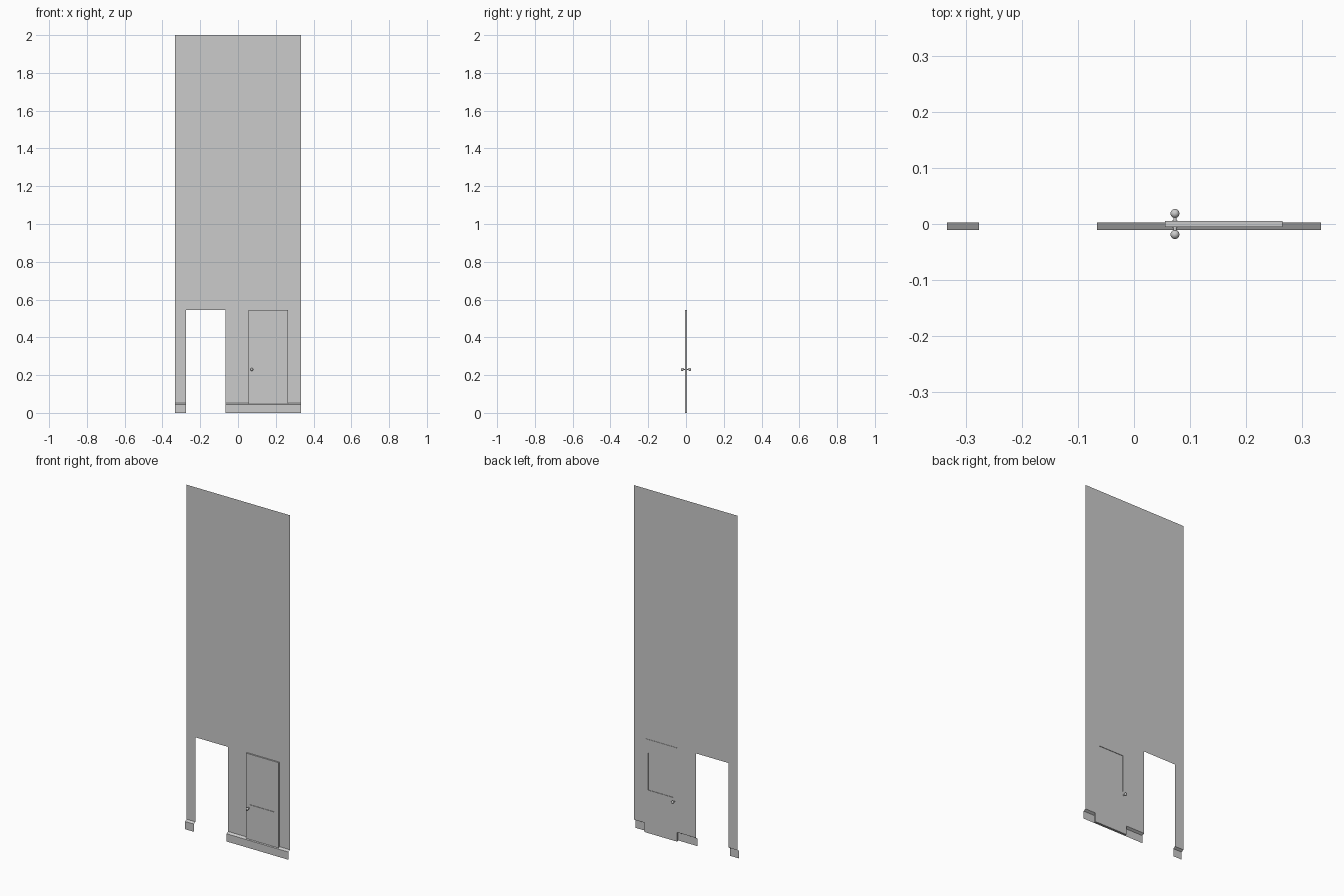
import bpy, bmesh, math

if "Cube" in bpy.data.objects:
    bpy.data.objects.remove(bpy.data.objects["Cube"])

W, H = 0.333, 2.0            # wall half width, height
OPEN = (-0.276, -0.066)      # empty doorway
DOOR = (0.055, 0.265)        # doorway holding the door
TOP = 0.545                  # doorway height


def finish(bm, name):
    mesh = bpy.data.meshes.new(name)
    bm.to_mesh(mesh)
    bm.free()
    obj = bpy.data.objects.new(name, mesh)
    bpy.context.collection.objects.link(obj)
    return obj


# Thin wall sheet with its skirting profile, swept along x, skipping doorways
def build_wall():
    xs = [-W, *OPEN, *DOOR, W]
    profile = [(-0.0107, 0), (-0.0107, 0.045), (0.003, 0.053), (0.003, TOP), (0.003, H)]
    bm = bmesh.new()
    grid = [[bm.verts.new((x, y, z)) for y, z in profile] for x in xs]
    for i in range(len(xs) - 1):
        for j in range(len(profile) - 1):
            if (i == 1 and j < 3) or (i == 3 and j == 2):
                continue
            bm.faces.new((grid[i][j], grid[i + 1][j], grid[i + 1][j + 1], grid[i][j + 1]))
    loose = [v for v in bm.verts if not v.link_faces]
    bmesh.ops.delete(bm, geom=loose, context='VERTS')
    return finish(bm, "wall_with_skirting")


# Door slab with a sunken panel on both sides
def build_door(half=0.005, depth=0.003):
    cx, cz = sum(DOOR) / 2, TOP / 2
    bm = bmesh.new()
    bmesh.ops.create_cube(bm, size=1)
    for v in bm.verts:
        v.co = (cx + v.co.x * (DOOR[1] - DOOR[0]), v.co.y * half * 2, cz + v.co.z * TOP)
    bm.normal_update()
    for face in [f for f in bm.faces if abs(f.normal.y) > 0.9]:
        bmesh.ops.inset_individual(bm, faces=[face], thickness=0.02)
        for v in face.verts:
            v.co.x = 0.08 if v.co.x < cx else 0.24
            v.co.z = 0.25 if v.co.z < cz else 0.465
        side = 1 if face.normal.y > 0 else -1
        new = bmesh.ops.extrude_discrete_faces(bm, faces=[face])["faces"][0]
        for v in new.verts:
            v.co.y = side * (half - depth)
    bmesh.ops.recalc_face_normals(bm, faces=bm.faces)
    return finish(bm, "door")


# Round knob on a short stem
def build_knob(side, name):
    x, z = 0.073, 0.23
    bpy.ops.mesh.primitive_uv_sphere_add(segments=16, ring_count=10, radius=0.008,
                                         location=(x, side * 0.0187, z),
                                         rotation=(math.pi / 2, 0, 0))
    bpy.context.object.name = name
    bpy.ops.object.shade_smooth()
    for part, r, y0, y1 in (("stem", 0.003, 0.004, 0.014), ("collar", 0.005, 0.004, 0.0065)):
        bpy.ops.mesh.primitive_cylinder_add(vertices=16, radius=r, depth=y1 - y0,
                                            location=(x, side * (y0 + y1) / 2, z),
                                            rotation=(math.pi / 2, 0, 0))
        bpy.context.object.name = f"{name}_{part}"
        bpy.ops.object.shade_smooth_by_angle()


build_wall()
build_door()
build_knob(-1, "front_knob")
build_knob(1, "back_knob")
